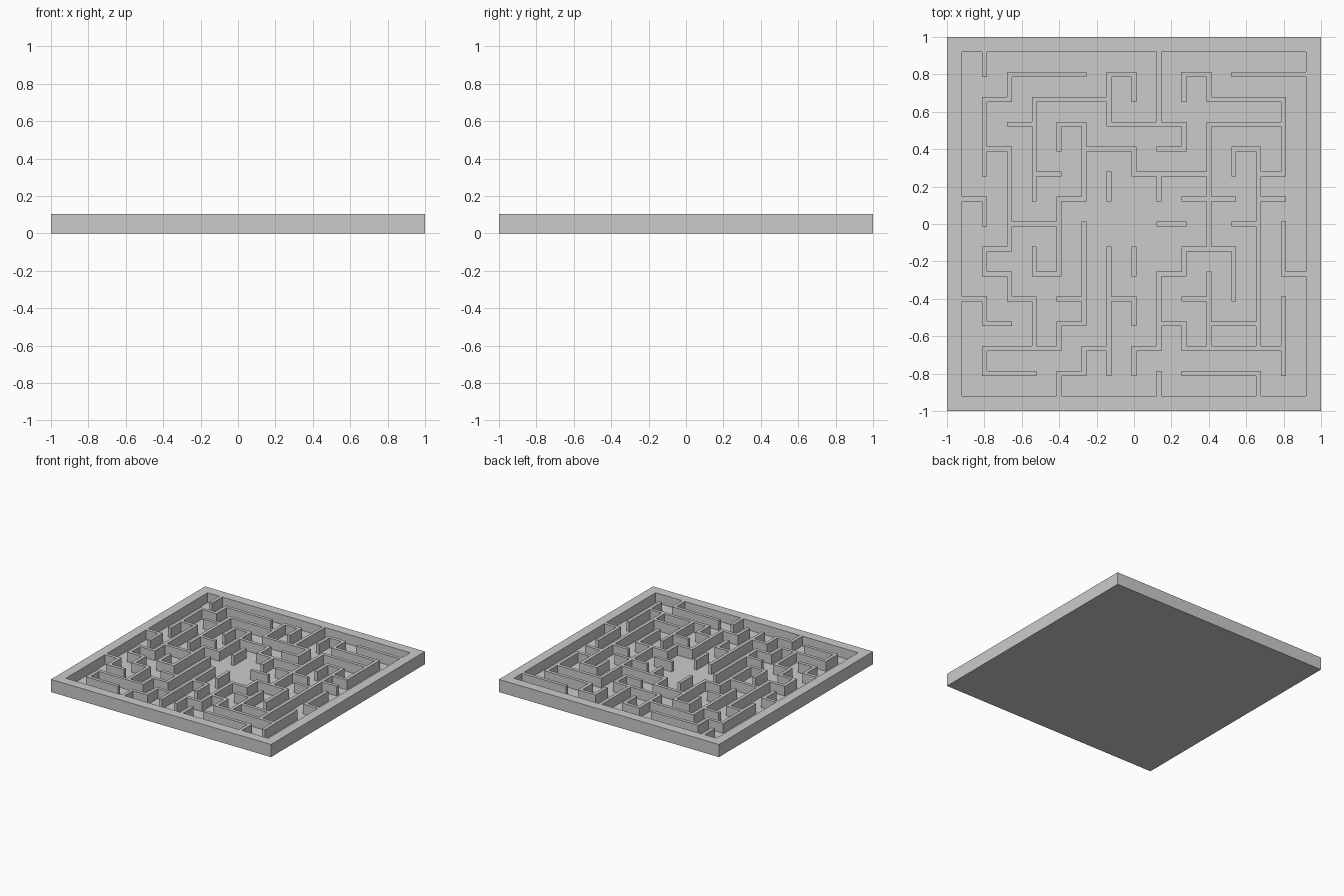
import bpy, bmesh

if "Cube" in bpy.data.objects:
    bpy.data.objects.remove(bpy.data.objects["Cube"])

PITCH, WALL = 2 / 15, 2 / 75        # corridor spacing, wall thickness
FLOOR, TOP = 0.024, 0.104           # floor level, wall top
N = 29                              # 15 wall lines with 14 gaps between

# Walls running along x: row -> (start, end) in grid units
rows = {
    6: [(-5, -2), (-1, 0), (2, 3), (4, 7)],
    5: [(-6, -5), (-4, -1), (3, 6)],
    4: [(-5, -4), (-3, -2), (-1, 2), (3, 6)],
    3: [(-6, -5), (-2, 0), (1, 2), (4, 5)],
    2: [(-4, -3), (0, 3), (5, 6)],
    1: [(-7, -6), (-3, -2), (2, 4), (5, 6)],
    0: [(-5, -3), (1, 2), (4, 5)],
    -1: [(-6, -5), (2, 4)],
    -2: [(-6, -5), (-4, -3), (1, 2), (6, 7)],
    -3: [(-7, -6), (-5, -4), (-3, -2), (-1, 0), (2, 3)],
    -4: [(-6, -5), (-3, -2), (1, 2), (3, 5)],
    -5: [(-6, -3), (-2, -1), (0, 1), (2, 6)],
    -6: [(-6, -4), (-3, -2), (2, 5)],
}
# Walls running along y: column -> (start, end)
columns = {
    -6: [(6, 7), (2, 5), (0, 1), (-2, -1), (-4, -3), (-6, -5)],
    -5: [(5, 6), (-1, 3), (-3, -2)],
    -4: [(1, 5), (-2, -1), (-5, -3)],
    -3: [(3, 4), (-2, 1), (-5, -4), (-7, -6)],
    -2: [(1, 4), (-4, 0), (-6, -5)],
    -1: [(4, 6), (1, 2), (-6, -1)],
    0: [(5, 6), (2, 3), (-2, -1), (-4, -3), (-6, -5)],
    1: [(4, 7), (1, 2), (-5, -2), (-7, -6)],
    2: [(5, 6), (3, 4), (-2, -1), (-5, -4)],
    3: [(5, 6), (-1, 4), (-5, -2)],
    4: [(2, 3), (-3, -1)],
    5: [(-5, 3), (-7, -6)],
    6: [(2, 5), (-2, 0), (-6, -3)],
}


def span(a, b):
    """Cell indices covered by a wall from grid line a to b."""
    return range(2 * (a + 7), 2 * (b + 7) + 1)


# Mark raised cells: outer border plus all walls
raised = {(i, j) for i in range(N) for j in range(N)
          if i in (0, N - 1) or j in (0, N - 1)}
for r, runs in rows.items():
    for a, b in runs:
        raised |= {(i, 2 * (r + 7)) for i in span(a, b)}
for c, runs in columns.items():
    for a, b in runs:
        raised |= {(2 * (c + 7), j) for j in span(a, b)}

# Uneven grid lines: thin wall strips alternate with wide corridors
lines = []
for k in range(-7, 8):
    lines += [k * PITCH - WALL / 2, k * PITCH + WALL / 2]
lines[0], lines[-1] = -1.0, 1.0

# Floor grid
bm = bmesh.new()
verts = [[bm.verts.new((x, y, FLOOR)) for y in lines] for x in lines]
cells = {}
for i in range(N):
    for j in range(N):
        cells[i, j] = bm.faces.new((verts[i][j], verts[i + 1][j],
                                    verts[i + 1][j + 1], verts[i][j + 1]))

# Raise the border and walls
walls = [cells[c] for c in raised]
new = bmesh.ops.extrude_face_region(bm, geom=walls)["geom"]
for v in new:
    if isinstance(v, bmesh.types.BMVert):
        v.co.z = TOP
old = [f for f in walls if f.is_valid and all(v.co.z < TOP - 0.01 for v in f.verts)]
if old:
    bmesh.ops.delete(bm, geom=old, context='FACES')

# Outer sides down to the ground, and the flat underside
rim = [e for e in bm.edges if e.is_boundary]
skirt = bmesh.ops.extrude_edge_only(bm, edges=rim)["geom"]
for v in skirt:
    if isinstance(v, bmesh.types.BMVert):
        v.co.z = 0
base = [e for e in bm.edges if e.is_boundary]
bmesh.ops.holes_fill(bm, edges=base, sides=0)
bmesh.ops.recalc_face_normals(bm, faces=bm.faces)

mesh = bpy.data.meshes.new("maze_board")
bm.to_mesh(mesh)
bm.free()
board = bpy.data.objects.new("maze_board", mesh)
bpy.context.collection.objects.link(board)
